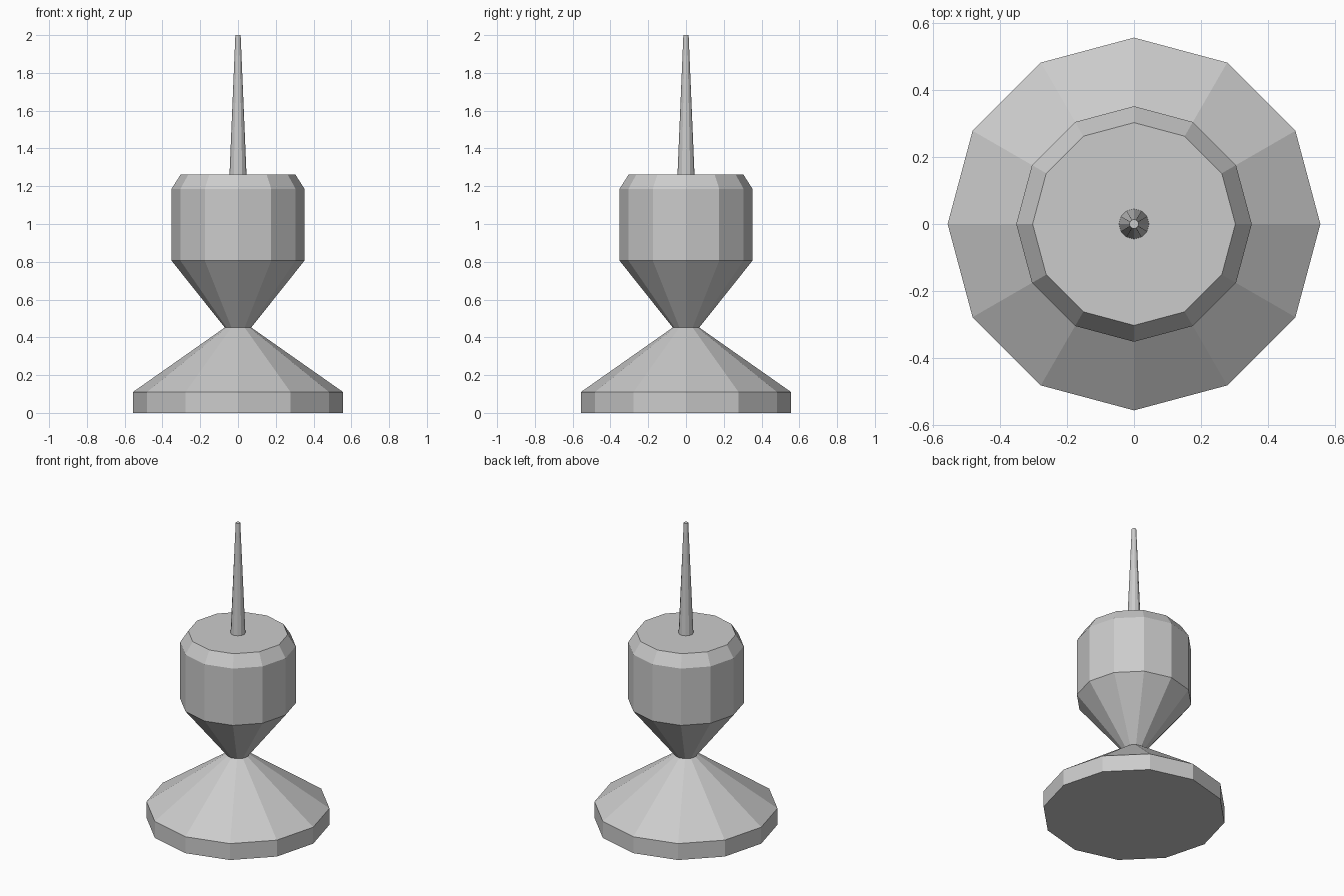
import bpy
import bmesh
from math import cos, sin, tau

SIDES = 12

cube = bpy.data.objects.get("Cube")
if cube:
    bpy.data.objects.remove(cube, do_unlink=True)

# One plain grey for the whole model
grey = bpy.data.materials.new("light_grey")
grey.use_nodes = True
color = (0.6, 0.6, 0.6, 1)
grey.diffuse_color = color
grey.node_tree.nodes["Principled BSDF"].inputs["Base Color"].default_value = color


def lathe(name, profile):
    """Turn a (radius, height) profile into a closed, flat-faced solid."""
    bm = bmesh.new()
    rings = []
    for r, z in profile:
        angles = [tau * i / SIDES for i in range(SIDES)]
        rings.append([bm.verts.new((r * cos(a), r * sin(a), z)) for a in angles])
    for low, high in zip(rings, rings[1:]):
        for i in range(SIDES):
            j = (i + 1) % SIDES
            bm.faces.new((low[i], low[j], high[j], high[i]))
    bm.faces.new(rings[0][::-1])
    bm.faces.new(rings[-1])
    mesh = bpy.data.meshes.new(name)
    bm.to_mesh(mesh)
    bm.free()
    mesh.materials.append(grey)
    obj = bpy.data.objects.new(name, mesh)
    bpy.context.collection.objects.link(obj)
    return obj


# Flared foot, chamfered head on a narrow neck, and a tapered spike
lathe("flared_base", [(0.557, 0), (0.557, 0.11), (0.07, 0.452)])
lathe("head", [(0.07, 0.452), (0.352, 0.806), (0.352, 1.186), (0.303, 1.263)])
lathe("spike", [(0.045, 1.263), (0.014, 2)])
